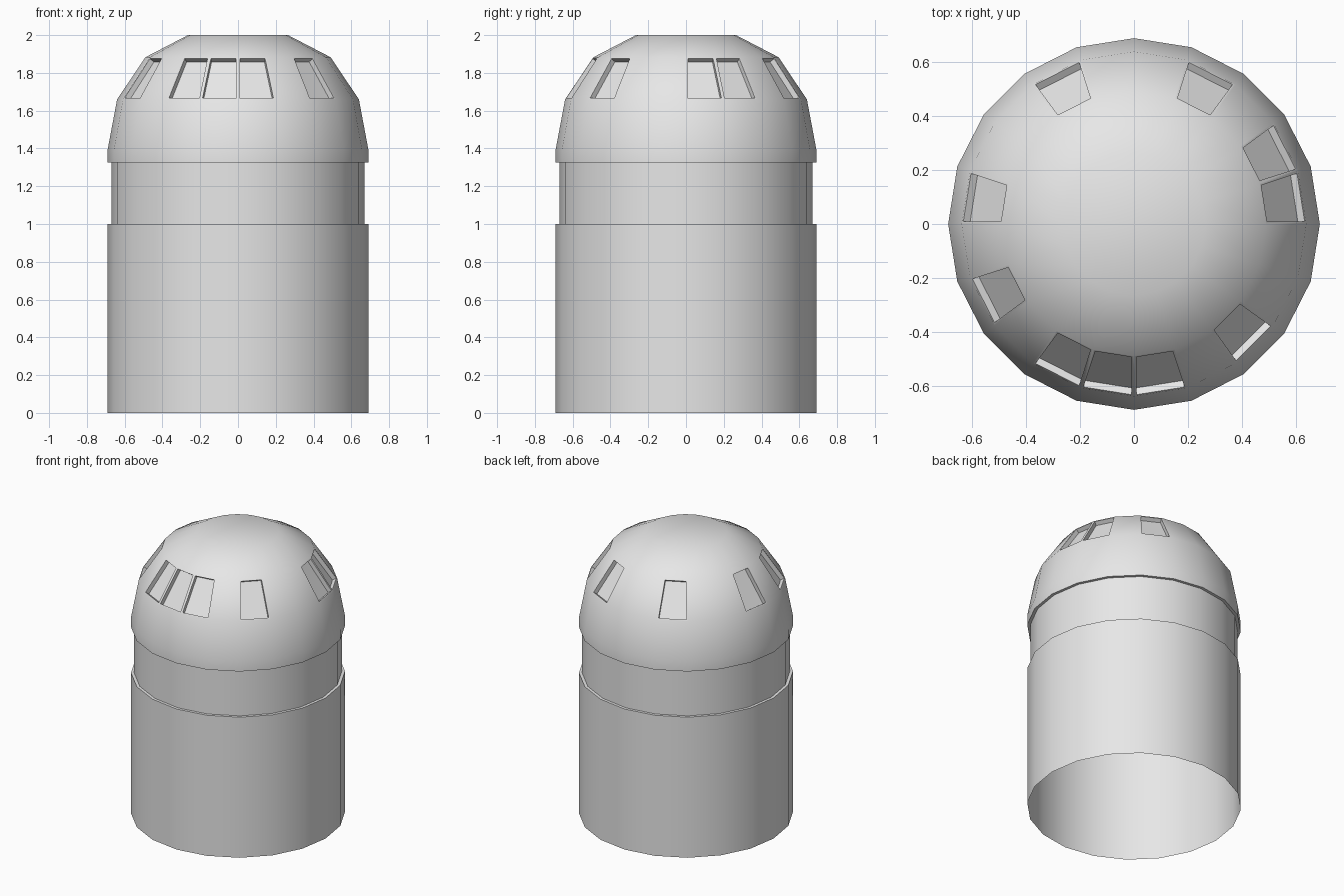
import bpy
import bmesh
import math

SIDES = 20
WINDOW_PANELS = (0, 1, 3, 6, 9, 11, 13, 14, 15, 17)   # panel numbers, counted from +x
WINDOW_RING = 3                                       # dome ring holding the windows

cube = bpy.data.objects.get("Cube")
if cube:
    bpy.data.objects.remove(cube, do_unlink=True)

grey = bpy.data.materials.new("plain grey")
grey.use_nodes = True
grey.diffuse_color = (0.8, 0.8, 0.8, 1)
grey.node_tree.nodes["Principled BSDF"].inputs["Base Color"].default_value = grey.diffuse_color


def turned_part(name, profile, capped=False, windows=()):
    """Spin a (radius, height) profile around z; optionally cap it and recess windows."""
    bm = bmesh.new()
    rings = []
    for radius, z in profile:
        angles = [math.tau * i / SIDES for i in range(SIDES)]
        rings.append([bm.verts.new((radius * math.cos(a), radius * math.sin(a), z))
                      for a in angles])
    panes = []
    for r, (low, high) in enumerate(zip(rings, rings[1:])):
        for i in range(SIDES):
            j = (i + 1) % SIDES
            face = bm.faces.new((low[i], low[j], high[j], high[i]))
            if r == WINDOW_RING and i in windows:
                panes.append(face)
    if capped:
        bm.faces.new(rings[-1])
    bm.normal_update()

    # Recessed windows: a narrow frame, then the pane pushed straight in
    if panes:
        bmesh.ops.inset_individual(bm, faces=panes, thickness=0.013, depth=0)
        bm.normal_update()
        for pane in bmesh.ops.extrude_discrete_faces(bm, faces=panes)["faces"]:
            pane.normal_update()
            bmesh.ops.translate(bm, verts=pane.verts[:], vec=pane.normal * -0.03)
        bm.normal_update()

    mesh = bpy.data.meshes.new(name)
    bm.to_mesh(mesh)
    bm.free()
    mesh.materials.append(grey)
    obj = bpy.data.objects.new(name, mesh)
    bpy.context.collection.objects.link(obj)
    bpy.ops.object.select_all(action='DESELECT')
    obj.select_set(True)
    bpy.context.view_layer.objects.active = obj
    bpy.ops.object.shade_smooth_by_angle(angle=math.radians(40))
    return obj


# Open-bottomed lower drum with a narrow ledge on top
turned_part("lower_drum", [(0.69, 0), (0.69, 1.0), (0.67, 1.0)])

# Slightly narrower neck
turned_part("neck", [(0.67, 1.0), (0.67, 1.325)])

# Dome with an overhanging lip and a flat crown
turned_part("dome",
            [(0.67, 1.325), (0.69, 1.325), (0.69, 1.395),
             (0.64, 1.66), (0.49, 1.883), (0.265, 2.0)],
            capped=True, windows=WINDOW_PANELS)
